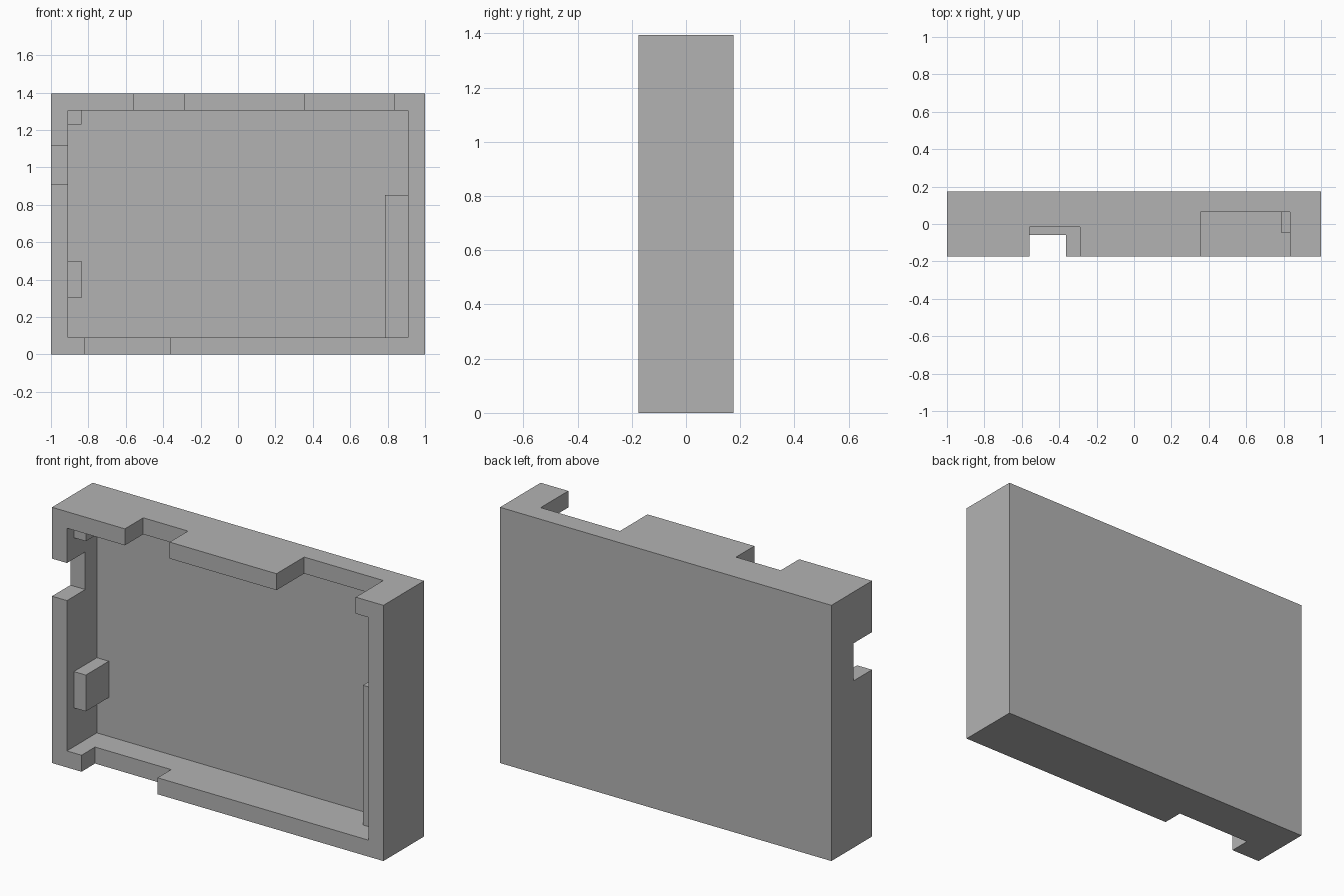
import bpy

cube = bpy.data.objects.get("Cube")
if cube:
    bpy.data.objects.remove(cube, do_unlink=True)

# Overall dimensions
HALF_X, HALF_Y, HEIGHT = 1.0, 0.175, 1.395
WALL = 0.09
IN_X, IN_TOP = HALF_X - WALL, HEIGHT - WALL
FLOOR_Y = 0.083          # inner face of the back plate
OUT = 0.1                # overshoot of the cutters

grey = bpy.data.materials.new("plain_grey")
grey.use_nodes = True
grey.diffuse_color = (0.45, 0.45, 0.45, 1)
grey.node_tree.nodes["Principled BSDF"].inputs["Base Color"].default_value = grey.diffuse_color


def box(name, x, y, z):
    """Box spanning the given (low, high) ranges."""
    spans = (x, y, z)
    bpy.ops.mesh.primitive_cube_add(size=1, location=[(a + b) / 2 for a, b in spans])
    ob = bpy.context.object
    ob.name = ob.data.name = name
    ob.scale = [b - a for a, b in spans]
    bpy.ops.object.transform_apply(location=False, rotation=False, scale=True)
    ob.data.materials.append(grey)
    return ob


def cut(target, name, x, y, z):
    """Subtract a box from the target and discard the cutter."""
    cutter = box(name, x, y, z)
    cutter.hide_render = True
    mod = target.modifiers.new(name, "BOOLEAN")
    mod.operation = "DIFFERENCE"
    mod.solver = "EXACT"
    mod.object = cutter
    bpy.context.view_layer.objects.active = target
    bpy.ops.object.modifier_apply(modifier=name)
    bpy.data.objects.remove(cutter, do_unlink=True)


# Open tray with a solid back plate
tray = box("case_shell", (-HALF_X, HALF_X), (-HALF_Y, HALF_Y), (0, HEIGHT))
front = -HALF_Y - OUT
cut(tray, "cavity", (-IN_X, IN_X), (front, FLOOR_Y), (WALL, IN_TOP))

# Notches through the walls
top = (IN_TOP - 0.01, HEIGHT + OUT)
cut(tray, "top_small_notch", (-0.56, -0.29), (front, -0.017), top)
cut(tray, "top_wide_notch", (0.355, 0.833), (front, 0.063), top)
cut(tray, "bottom_notch", (-0.822, -0.363), (front, -0.058), (-OUT, WALL + 0.01))
cut(tray, "side_notch", (-HALF_X - OUT, -IN_X + 0.01), (front, -0.017), (0.91, 1.115))

# Support blocks inside, sunk slightly into the walls and plate
SINK = 0.01
back = FLOOR_Y + SINK
side = (-IN_X - SINK, -0.838)
box("lower_support_block", side, (-0.115, back), (0.302, 0.5))
box("upper_support_block", side, (-0.115, back), (1.23, IN_TOP + SINK))
box("long_support_rail", (0.785, IN_X + SINK), (-0.045, back), (WALL - SINK, 0.852))
